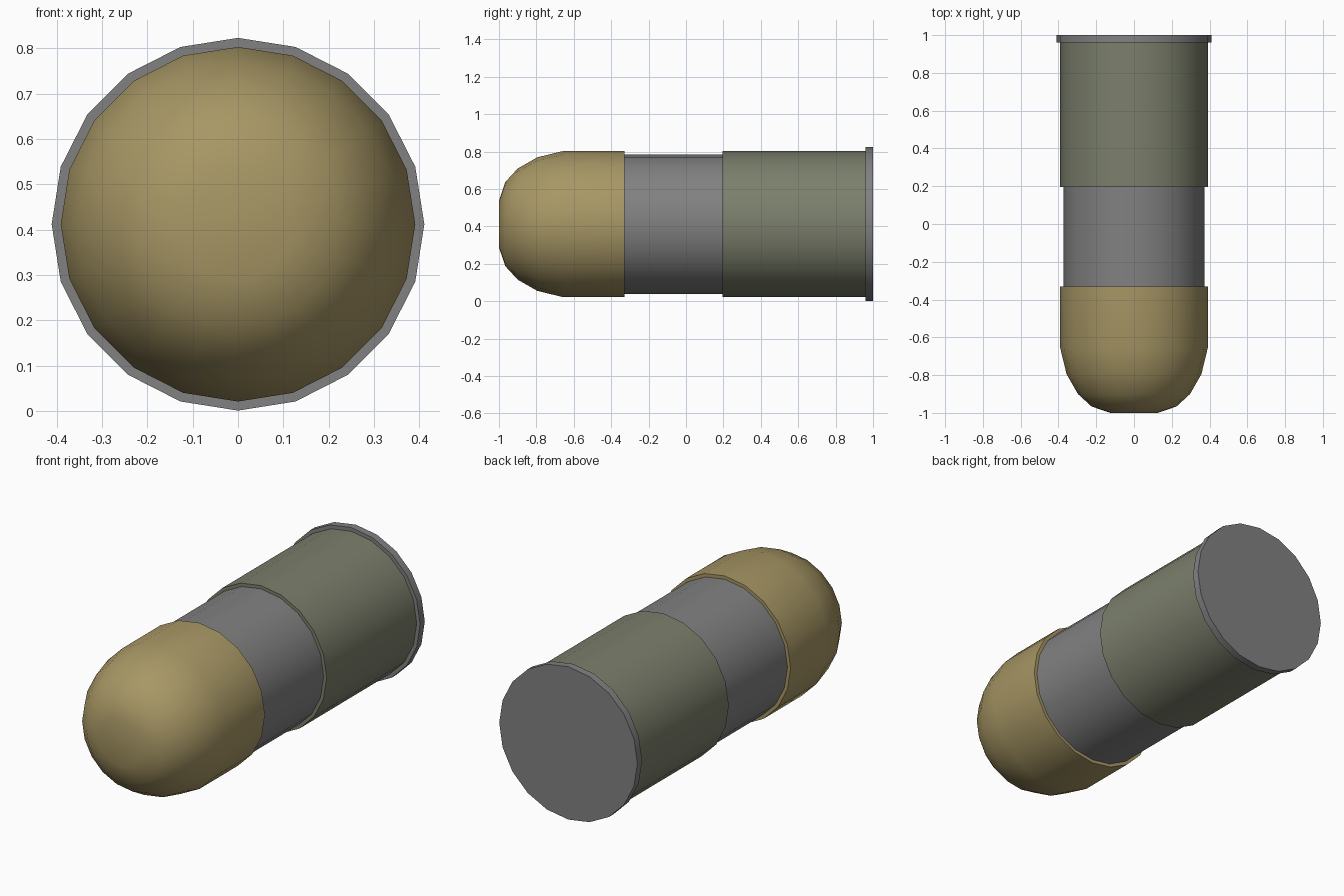
import bpy, bmesh
from math import sin, cos, pi, radians

if "Cube" in bpy.data.objects:
    bpy.data.objects.remove(bpy.data.objects["Cube"])

SIDES = 20
CENTRE_Z = 0.412


def material(name, colour):
    m = bpy.data.materials.new(name)
    m.diffuse_color = (*colour, 1)
    m.use_nodes = True
    m.node_tree.nodes["Principled BSDF"].inputs["Base Color"].default_value = m.diffuse_color
    return m


def lathe(name, profile, mat=None):
    """Closed solid of revolution about the y axis from (y, radius) points."""
    bm = bmesh.new()
    rings = [[bm.verts.new((r * sin(2 * pi * i / SIDES), y,
                            CENTRE_Z + r * cos(2 * pi * i / SIDES)))
              for i in range(SIDES)] for y, r in profile]
    for a, b in zip(rings, rings[1:]):
        for i in range(SIDES):
            j = (i + 1) % SIDES
            bm.faces.new((a[i], a[j], b[j], b[i]))
    bm.faces.new(rings[0])
    bm.faces.new(rings[-1])
    bmesh.ops.recalc_face_normals(bm, faces=bm.faces)
    mesh = bpy.data.meshes.new(name)
    bm.to_mesh(mesh)
    bm.free()
    ob = bpy.data.objects.new(name, mesh)
    bpy.context.collection.objects.link(ob)
    if mat:
        mesh.materials.append(mat)
    bpy.ops.object.select_all(action='DESELECT')
    ob.select_set(True)
    bpy.context.view_layer.objects.active = ob
    bpy.ops.object.shade_smooth_by_angle(angle=radians(30))
    return ob


tan = material("tan", (0.39, 0.31, 0.13))
olive = material("olive", (0.2, 0.215, 0.15))
steel = material("steel", (0.22, 0.22, 0.22))

# Rounded nose with a flat tip
lathe("nose", [(-1, 0.125), (-0.966, 0.225), (-0.9, 0.297), (-0.795, 0.357),
               (-0.655, 0.391), (-0.33, 0.391)], tan)
# Narrow middle band
lathe("middle_band", [(-0.33, 0.373), (0.195, 0.373)], steel)
# Rear casing
lathe("casing", [(0.195, 0.391), (0.96, 0.391)], olive)
# Base rim
lathe("base_rim", [(0.96, 0.411), (1, 0.411)], steel)
